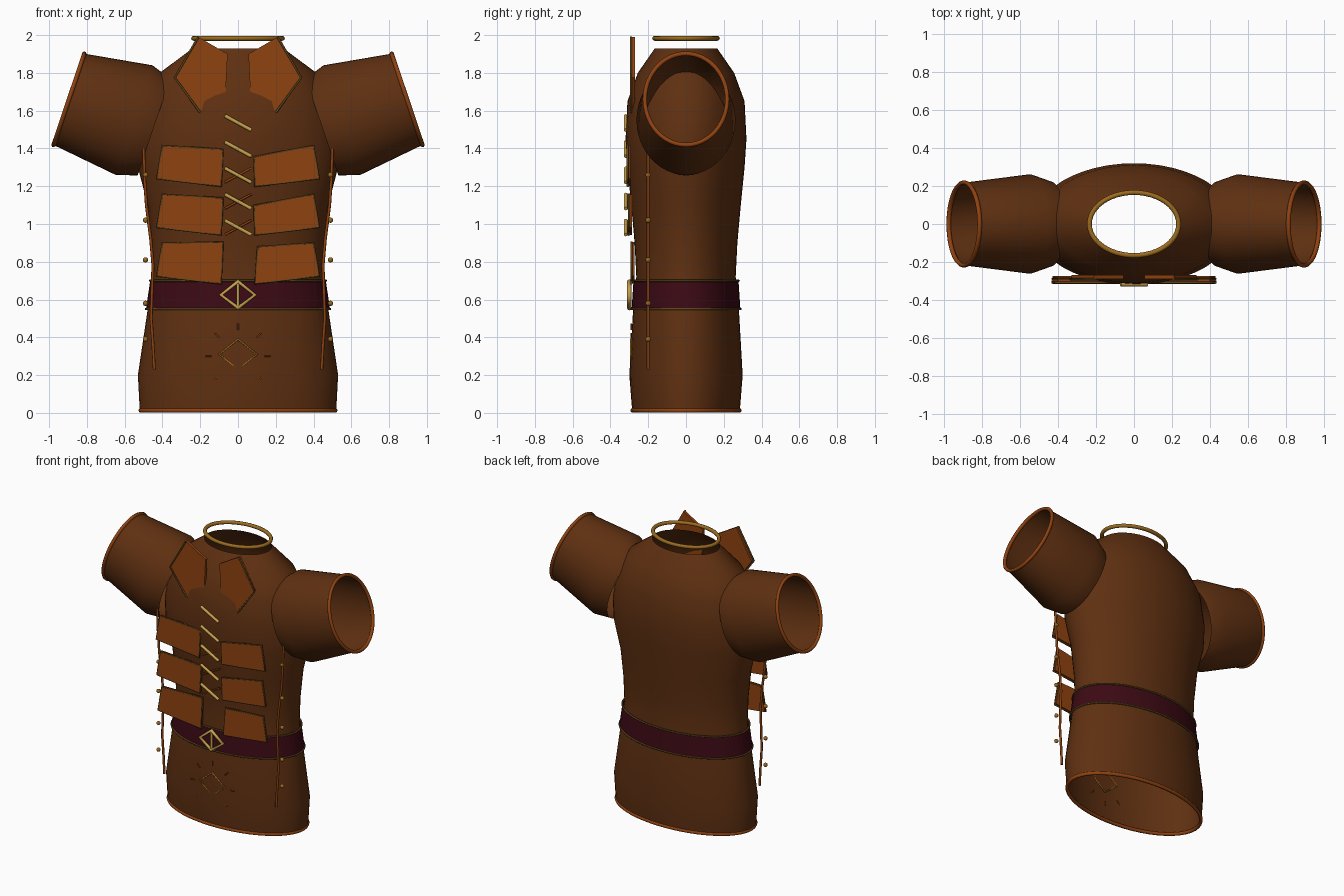
import bpy, bmesh, math
from mathutils import Vector

if "Cube" in bpy.data.objects:
    bpy.data.objects.remove(bpy.data.objects["Cube"])


def mat(name, hexcol):
    lin = []
    for i in (0, 2, 4):
        c = int(hexcol[i:i + 2], 16) / 255
        lin.append(c / 12.92 if c <= 0.04045 else ((c + 0.055) / 1.055) ** 2.4)
    m = bpy.data.materials.new(name)
    m.diffuse_color = (*lin, 1)
    m.use_nodes = True
    m.node_tree.nodes["Principled BSDF"].inputs["Base Color"].default_value = m.diffuse_color
    return m


LEATHER = mat("dark_leather", "5F3011")
TAN = mat("tan_leather", "8F4210")
BELT = mat("wine_red", "3C0A14")
GOLD = mat("bright_gold", "C8A24C")
BRASS = mat("old_brass", "9C6B20")
TRIM = mat("dull_trim", "5E451C")


def add_mesh(name, bm, material, smooth=True):
    bmesh.ops.recalc_face_normals(bm, faces=bm.faces)
    me = bpy.data.meshes.new(name)
    bm.to_mesh(me)
    bm.free()
    me.materials.append(material)
    for p in me.polygons:
        p.use_smooth = smooth
    ob = bpy.data.objects.new(name, me)
    bpy.context.collection.objects.link(ob)
    return ob


def ellipse(center, u, v, n=48):
    c, u, v = Vector(center), Vector(u), Vector(v)
    return [c + u * math.cos(2 * math.pi * i / n) + v * math.sin(2 * math.pi * i / n)
            for i in range(n)]


def loft(name, rings, material):
    """Open skin through a list of point rings."""
    bm = bmesh.new()
    vs = [[bm.verts.new(p) for p in r] for r in rings]
    n = len(vs[0])
    for a, b in zip(vs, vs[1:]):
        for i in range(n):
            j = (i + 1) % n
            bm.faces.new((a[i], a[j], b[j], b[i]))
    return add_mesh(name, bm, material)


def tube(name, points, radius, material, closed=False):
    """Round cord along a polyline, turned into a mesh."""
    cu = bpy.data.curves.new(name, 'CURVE')
    cu.dimensions = '3D'
    cu.bevel_depth = radius
    cu.bevel_resolution = 2
    cu.use_fill_caps = True
    sp = cu.splines.new('POLY')
    sp.points.add(len(points) - 1)
    for p, q in zip(sp.points, points):
        p.co = (*q, 1)
    sp.use_cyclic_u = closed
    tmp = bpy.data.objects.new(name + "_curve", cu)
    bpy.context.collection.objects.link(tmp)
    bpy.context.view_layer.update()
    me = bpy.data.meshes.new_from_object(
        tmp.evaluated_get(bpy.context.evaluated_depsgraph_get()))
    bpy.data.objects.remove(tmp)
    me.name = name
    me.materials.clear()
    me.materials.append(material)
    for p in me.polygons:
        p.use_smooth = True
    ob = bpy.data.objects.new(name, me)
    bpy.context.collection.objects.link(ob)
    return ob


def plate(name, outline, y_front, thick, material):
    """Flat panel facing -y from an x,z outline."""
    bm = bmesh.new()
    f = bm.faces.new([bm.verts.new((x, y_front, z)) for x, z in outline])
    r = bmesh.ops.extrude_face_region(bm, geom=[f])
    bmesh.ops.translate(bm, vec=(0, thick, 0),
                        verts=[g for g in r["geom"] if isinstance(g, bmesh.types.BMVert)])
    return add_mesh(name, bm, material, False)


def hoop(z, rx, ry):
    return ellipse((0, 0, z), (rx, 0, 0), (0, ry, 0))


# Tunic body: height, half width, half depth
body = [(0.01, .52, .285), (.20, .53, .30), (.55, .478, .28), (.72, .452, .263),
        (.90, .458, .272), (1.10, .478, .29), (1.30, .53, .31), (1.45, .535, .32),
        (1.65, .50, .31), (1.80, .415, .255), (1.93, .24, .165)]
loft("tunic_body", [hoop(*r) for r in body], LEATHER)
tube("bottom_hem", hoop(.013, .515, .283), .012, TAN, True)
tube("neck_ring", hoop(1.983, .235, .166), .013, BRASS, True)

# Belt with edge trim and diamond buckle
loft("belt", [hoop(.55, .487, .288), hoop(.70, .465, .278)], BELT)
tube("belt_lower_trim", hoop(.55, .488, .289), .006, TRIM, True)
tube("belt_upper_trim", hoop(.70, .466, .279), .006, TRIM, True)
tube("buckle", [(0, -.30, .695), (.09, -.30, .625), (0, -.30, .555), (-.09, -.30, .625)],
     .012, GOLD, True)
tube("buckle_bar", [(0, -.30, .695), (0, -.30, .555)], .009, GOLD)

# Emblem sunk into the skirt: diamond with rays
tube("emblem", [(0, -.291, .39), (.10, -.291, .31), (0, -.291, .23), (-.10, -.291, .31)],
     .006, BRASS, True)
for k in range(8):
    a = k * math.pi / 4
    tube("emblem_ray", [(r * math.cos(a), -.289, .30 + r * math.sin(a)) for r in (.14, .172)],
         .004, TAN)

for s, side in ((-1, "left"), (1, "right")):
    # Short sleeve flaring up and outward
    sleeve = [(.445, 1.513, .27, .225), (.55, 1.55, .306, .262), (.895, 1.66, .255, .218)]
    rings = [ellipse((s * x, 0, z), (s * -.319 * r, 0, .948 * r), (0, ry, 0))
             for x, z, r, ry in sleeve]
    loft(side + "_sleeve", rings, LEATHER)
    tube(side + "_cuff", rings[-1], .012, TAN, True)

    # Collar flap with trimmed outer edge
    collar = [(.21, 1.99), (.055, 1.90), (.065, 1.70), (.20, 1.595), (.33, 1.775)]
    plate(side + "_collar", [(s * x, z) for x, z in collar], -.289, .02, TAN)
    tube(side + "_collar_trim", [(s * x, -.291, z) for x, z in
                                 ((.21, 1.99), (.335, 1.775), (.20, 1.59))], .006, TRIM)

    # Three chest panels
    for row, y in enumerate((-.313, -.306, -.293)):
        d = -.258 * row
        inner = (.08, 1.395) if s < 0 else (.085, 1.355)
        if row == 2:
            inner = (.08, 1.42) if s < 0 else (.105, 1.395)
        quad = [(.40, 1.415), inner, (.09, 1.20), (.43, 1.24)]
        quad = [(s * x, z + d) for x, z in quad]
        plate(side + "_chest_panel", quad, y, .02, TAN)
        tube(side + "_panel_trim", [(x, y + .004, z) for x, z in quad], .006, TRIM, True)

    # Side cord and studs
    tube(side + "_side_cord", [(s * x, -.20, z) for x, z in
         ((.50, 1.40), (.495, 1.25), (.485, 1.10), (.462, .92), (.45, .78),
          (.455, .65), (.46, .50), (.45, .36), (.443, .23))], .008, TAN)
    for z in (1.26, 1.02, .81, .58, .39):
        bm = bmesh.new()
        bmesh.ops.create_uvsphere(bm, u_segments=12, v_segments=8, radius=.014)
        bmesh.ops.translate(bm, vec=(s * .49, -.20, z), verts=bm.verts)
        add_mesh(side + "_stud", bm, BRASS)

# Crossed front lacing
for i in range(5):
    z = 1.535 - .1385 * i
    tube("gold_lace", [(-.07, -.319, z + .038), (.07, -.319, z - .038)], .01, GOLD)
    tube("under_lace", [(-.07, -.304, z - .038), (.07, -.304, z + .038)], .006, TAN)
